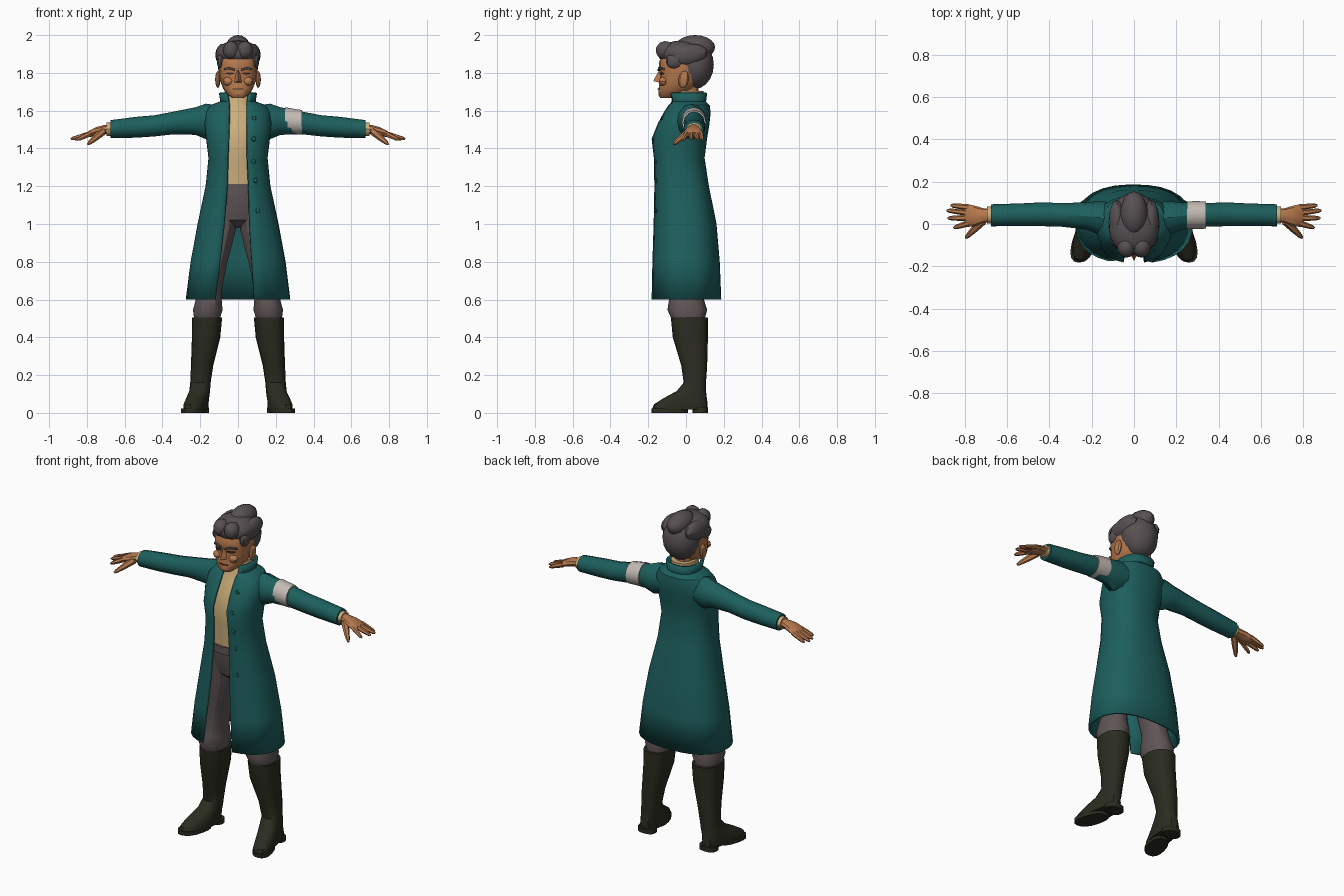
import bpy, bmesh, math
from mathutils import Vector


def material(name, rgb):
    m = bpy.data.materials.new(name)
    m.diffuse_color = (*rgb, 1)
    return m


TEAL = material("teal_cloth", (0.012, 0.115, 0.110))
CREAM = material("cream_shirt", (0.60, 0.42, 0.20))
SKIN = material("skin", (0.47, 0.19, 0.075))
HAIR = material("grey_hair", (0.095, 0.080, 0.084))
GREY = material("grey_trousers", (0.115, 0.090, 0.093))
BOOT = material("dark_leather", (0.024, 0.025, 0.014))
WHITE = material("pale_band", (0.56, 0.50, 0.46))
DARK = material("dark_brown", (0.06, 0.03, 0.018))


def finish(name, bm, mat, recalc=True):
    if recalc:
        bmesh.ops.recalc_face_normals(bm, faces=bm.faces)
    me = bpy.data.meshes.new(name)
    bm.to_mesh(me)
    bm.free()
    me.materials.append(mat)
    ob = bpy.data.objects.new(name, me)
    bpy.context.collection.objects.link(ob)
    return ob


def loft(name, rings, mat, closed=True):
    """Skin a list of point rings; closed lofts are capped at both ends."""
    bm = bmesh.new()
    vs = [[bm.verts.new(p) for p in r] for r in rings]
    n = len(vs[0])
    for a, b in zip(vs, vs[1:]):
        for i in range(n if closed else n - 1):
            j = (i + 1) % n
            bm.faces.new((a[i], a[j], b[j], b[i]))
    if closed:
        bm.faces.new(vs[0])
        bm.faces.new(vs[-1])
    return finish(name, bm, mat, closed)


def spow(v, e):
    return math.copysign(abs(v) ** e, v)


def level(z, xc, w, yf, yb, n=16, p=2.3):
    """Horizontal superellipse ring from half width, front y and back y."""
    yc, d = (yf + yb) / 2, (yb - yf) / 2
    return [Vector((xc + w * spow(math.sin(t), 2 / p), yc - d * spow(math.cos(t), 2 / p), z))
            for t in (2 * math.pi * i / n for i in range(n))]


def upright(x, yc, zc, hy, hz, n=12):
    """Ring facing along x, for arms."""
    return [Vector((x, yc + hy * math.cos(t), zc + hz * math.sin(t)))
            for t in (2 * math.pi * i / n for i in range(n))]


def blob(name, c, r, mat, seg=16, rings=10, tilt=0):
    bm = bmesh.new()
    bmesh.ops.create_uvsphere(bm, u_segments=seg, v_segments=rings, radius=1)
    bmesh.ops.scale(bm, vec=r, verts=bm.verts)
    ob = finish(name, bm, mat)
    ob.location, ob.rotation_euler = c, (tilt, 0, 0)
    return ob


def tube(name, a, b, ra, rb, mat, n=6):
    """Tapered limb piece with a rounded tip."""
    a, b = Vector(a), Vector(b)
    q = (b - a).to_track_quat('Z', 'Y')
    rings = []
    for f, r in ((0, ra), (0.5, (ra + rb) / 2 * 1.05), (0.88, rb), (1, rb * 0.5)):
        rings.append([a.lerp(b, f) + q @ Vector((r * math.cos(k * math.tau / n),
                      r * math.sin(k * math.tau / n), 0)) for k in range(n)])
    return loft(name, rings, mat)


# Long open coat: z, half width, front y, back y, left gap, right gap
COAT = [(.60, .270, -.180, .180, .120, .085), (.80, .245, -.175, .172, .095, .072),
        (1.0, .208, -.168, .155, .072, .060), (1.2, .165, -.165, .115, .056, .055),
        (1.35, .150, -.167, .092, .052, .048), (1.45, .162, -.178, .105, .048, .046),
        (1.53, .172, -.145, .118, .045, .046), (1.59, .168, -.112, .124, .043, .046),
        (1.625, .140, -.090, .120, .044, .046), (1.645, .088, -.076, .100, .046, .048),
        (1.695, .094, -.090, .106, .058, .058)]
P = 2.4


def coat_ring(row, n=26):
    z, w, yf, yb, gl, gr = row
    t0 = math.asin((gr / w) ** (P / 2))
    t1 = math.tau - math.asin((gl / w) ** (P / 2))
    yc, d = (yf + yb) / 2, (yb - yf) / 2
    return [Vector((w * spow(math.sin(t), 2 / P), yc - d * spow(math.cos(t), 2 / P), z))
            for t in (t0 + (t1 - t0) * i / (n - 1) for i in range(n))]


coat = loft("coat", [coat_ring(r) for r in COAT], TEAL, closed=False)
sol = coat.modifiers.new("thickness", 'SOLIDIFY')
sol.thickness, sol.offset = 0.014, 0


def coat_front(x, z):
    for a, b in zip(COAT, COAT[1:]):
        if a[0] <= z <= b[0]:
            f = (z - a[0]) / (b[0] - a[0])
            w, yf, yb = (a[k] + (b[k] - a[k]) * f for k in (1, 2, 3))
            return (yf + yb) / 2 - (yb - yf) / 2 * (1 - abs(x / w) ** P) ** (1 / P)


# Buttons down one front panel
for x, z in ((.085, 1.56), (.083, 1.45), (.082, 1.33), (.092, 1.23), (.105, 1.07)):
    blob("coat_button", (x, coat_front(x, z) - .008, z), (.013, .007, .013), TEAL, 8, 6)

# Shirt with standing collar
loft("shirt", [level(*r) for r in (
    (1.17, 0, .125, -.142, .085), (1.35, 0, .125, -.148, .075), (1.45, 0, .135, -.155, .085),
    (1.53, 0, .14, -.126, .095), (1.59, 0, .125, -.100, .10), (1.63, 0, .085, -.082, .095),
    (1.655, 0, .072, -.076, .088), (1.705, 0, .070, -.062, .092))], CREAM)

# Trousers: seat, waistband and legs
loft("trouser_seat", [level(*r) for r in (
    (.98, 0, .07, -.06, .06), (1.02, 0, .135, -.115, .10), (1.10, 0, .145, -.138, .10),
    (1.18, 0, .132, -.145, .09))], GREY)
loft("waistband", [level(z, 0, .133, -.151, .092) for z in (1.165, 1.212)], GREY)

for s, side in ((-1, "right"), (1, "left")):
    loft(side + "_trouser_leg", [level(z, s * x, w, yf, yb, 14) for z, x, w, yf, yb in (
        (1.10, .075, .072, -.125, .10), (.98, .085, .078, -.115, .10),
        (.80, .122, .068, -.095, .09), (.65, .150, .064, -.080, .085),
        (.60, .155, .070, -.090, .095), (.545, .160, .080, -.098, .112),
        (.50, .164, .070, -.078, .10), (.46, .164, .065, -.06, .10))], GREY)

    # Tall boot, toe turned outward
    def boot_ring(z, x, w, yf, yb):
        pts = level(z, s * x, w, yf, yb, 16, 2.4)
        if z < .2:
            for p in pts:
                p.x += s * .25 * max(0, -p.y)
        return pts
    loft(side + "_boot", [boot_ring(*r) for r in (
        (.505, .164, .080, -.080, .117), (.40, .169, .075, -.070, .116),
        (.25, .190, .059, -.025, .112), (.16, .199, .054, -.012, .106),
        (.115, .203, .055, -.050, .106), (.08, .208, .056, -.115, .110),
        (.045, .211, .058, -.170, .115), (.018, .211, .058, -.180, .115))], BOOT)
    loft(side + "_boot_sole", [boot_ring(z, .214, .058, -.183, .01) for z in (0, .024)], BOOT)
    loft(side + "_boot_heel", [boot_ring(z, .208, .055, .035, .117) for z in (0, .028)], BOOT)

    # Sleeve, arm band and shirt cuff
    loft(side + "_sleeve", [upright(s * x, y, z, hy, hz) for x, y, z, hy, hz in (
        (.08, .025, 1.55, .075, .075), (.17, .030, 1.543, .078, .094),
        (.225, .038, 1.545, .064, .073), (.34, .043, 1.535, .056, .060),
        (.44, .046, 1.520, .056, .056), (.54, .044, 1.512, .053, .055),
        (.675, .041, 1.502, .052, .048))], TEAL)
    if s > 0:
        loft("arm_band", [upright(x, .042, z, hy, hz) for x, z, hy, hz in (
            (.25, 1.548, .065, .070), (.30, 1.542, .066, .067), (.34, 1.538, .064, .065))], WHITE)
    loft(side + "_shirt_cuff", [upright(s * x, .042, 1.502, .040, .036)
                                for x in (.66, .695)], CREAM)

    # Hand with spread fingers
    loft(side + "_palm", [upright(s * x, y, z, hy, hz, 10) for x, y, z, hy, hz in (
        (.67, .042, 1.502, .032, .028), (.71, .040, 1.500, .034, .025),
        (.75, .038, 1.490, .048, .024), (.785, .040, 1.478, .054, .019),
        (.80, .041, 1.473, .045, .012))], SKIN)
    for i, (y0, x, y, z) in enumerate(((.078, .865, .088, 1.447), (.053, .885, .064, 1.450),
                                       (.028, .880, .028, 1.450), (.004, .852, -.018, 1.445))):
        tube(side + "_finger_%d" % (i + 1), (s * .78, y0, 1.479), (s * x, y, z), .015, .010, SKIN)
    tube(side + "_thumb", (s * .715, .015, 1.49), (s * .795, -.066, 1.422), .021, .011, SKIN)

    # Ear, brow, eye and cheek
    blob(side + "_ear", (s * .107, -.012, 1.765), (.014, .028, .046), SKIN, 8, 6, -.15)
    blob(side + "_cheek", (s * .052, -.118, 1.755), (.030, .026, .024), SKIN, 10, 6)
    loft(side + "_brow", [[Vector((s * x, y + dy, z + dz)) for dy, dz in
                           ((-.004, -.005), (-.004, .005), (.02, .006), (.02, -.006))]
                          for x, y, z in ((.015, -.146, 1.815), (.045, -.142, 1.825),
                                          (.075, -.122, 1.820))], HAIR)
    loft(side + "_eye", [[Vector((s * x, y + dy, 1.797 + dz)) for dy, dz in
                          ((-.003, -h), (-.003, h), (.02, h), (.02, -h))]
                         for x, y, h in ((.020, -.138, .003), (.042, -.136, .005),
                                         (.064, -.124, .003))], DARK)

# Neck and head
loft("neck", [level(z, 0, .052, -.055, .065, 12) for z in (1.62, 1.76)], SKIN)
loft("head", [level(z, 0, w, yf, yb, 16, 2.5) for z, w, yf, yb in (
    (1.668, .032, -.137, -.07), (1.685, .056, -.147, -.015), (1.715, .078, -.145, .04),
    (1.75, .092, -.141, .07), (1.79, .099, -.135, .09), (1.82, .102, -.142, .10),
    (1.86, .102, -.142, .10), (1.92, .085, -.11, .09))], SKIN)

# Nose wedge and mouth plate
bm = bmesh.new()
nv = [bm.verts.new(p) for p in ((0, -.139, 1.82), (0, -.174, 1.757), (-.024, -.130, 1.746),
                                (.024, -.130, 1.746), (-.010, -.125, 1.82), (.010, -.125, 1.82))]
bmesh.ops.convex_hull(bm, input=nv)
finish("nose", bm, SKIN)
loft("mouth", [[Vector((x, -.150 + abs(x) * .25 + dy, 1.715 + dz)) for dy, dz in
                ((0, -.003), (0, .003), (.009, .003), (.009, -.003))]
               for x in (-.030, 0, .030)], DARK)

# Hair: back mass, crown, swept front rolls and top bun
blob("hair_back", (0, .045, 1.843), (.108, .102, .128), HAIR)
blob("hair_crown", (0, -.022, 1.902), (.118, .126, .070), HAIR)
blob("hair_bun", (0, .048, 1.935), (.064, .106, .065), HAIR)
for s in (-1, 1):
    blob("hair_side_roll", (s * .080, .01, 1.895), (.040, .105, .058), HAIR, 12, 8, .15)
    blob("hair_front_roll", (s * .036, -.108, 1.918), (.044, .052, .050), HAIR, 12, 8, -.3)
    blob("hair_temple", (s * .091, -.062, 1.862), (.022, .045, .040), HAIR, 10, 8)

# Soft shading with sharp edges kept
for ob in bpy.context.scene.objects:
    ob.select_set(True)
bpy.context.view_layer.objects.active = coat
bpy.ops.object.shade_smooth_by_angle(angle=math.radians(32))
